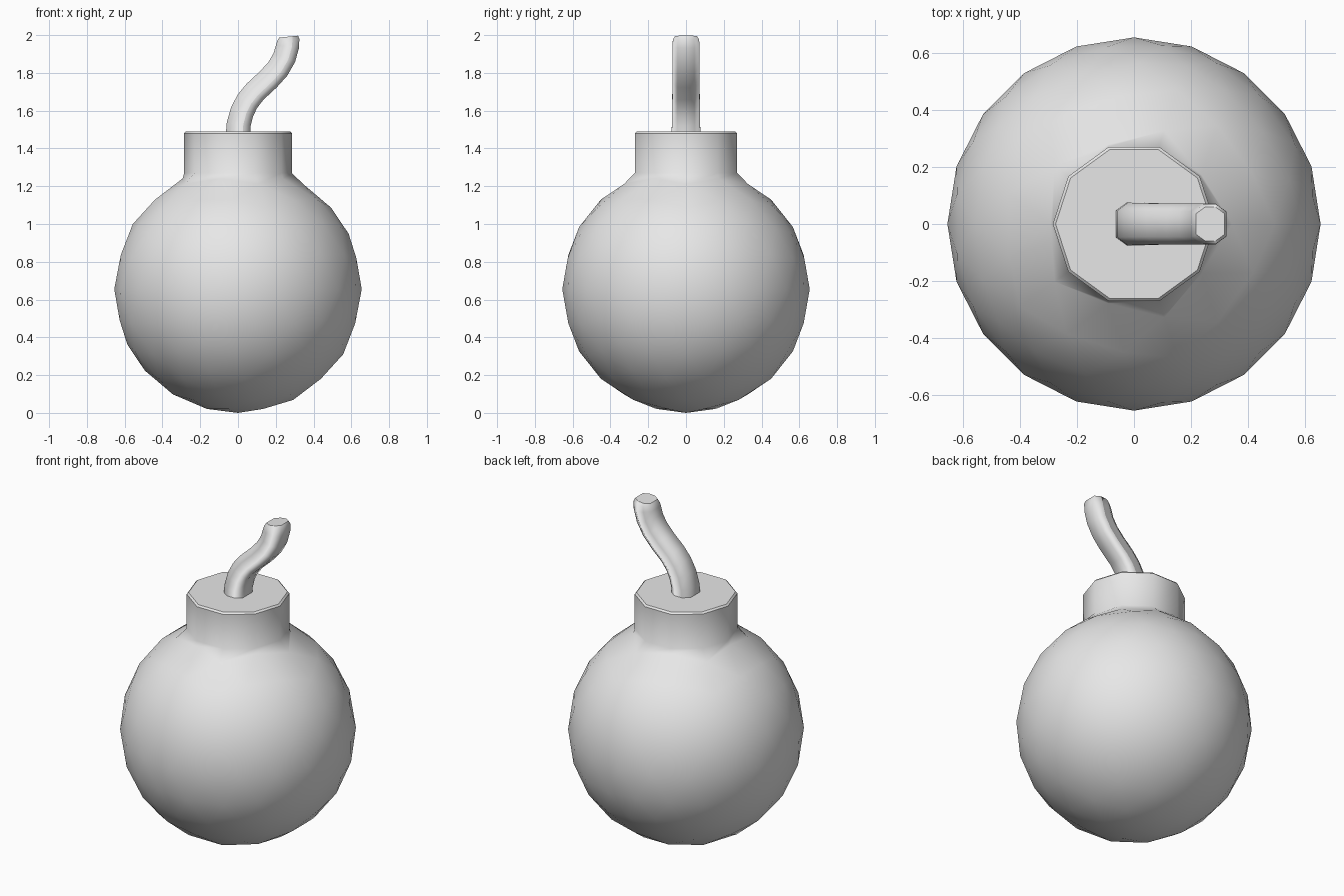
import bpy, bmesh
from math import atan2, sin, cos, pi
from mathutils import Vector, Matrix

cube = bpy.data.objects.get("Cube")
if cube:
    bpy.data.objects.remove(cube)

RADIUS = 0.655

grey = bpy.data.materials.new("plain_grey")
grey.use_nodes = True
grey.diffuse_color = (0.8, 0.8, 0.8, 1)
grey.node_tree.nodes["Principled BSDF"].inputs["Base Color"].default_value = (0.8, 0.8, 0.8, 1)


def extrude_rim(bm, edges):
    """Extrude an open rim and return its new edges and vertices."""
    geom = bmesh.ops.extrude_edge_only(bm, edges=edges)["geom"]
    verts = [g for g in geom if isinstance(g, bmesh.types.BMVert)]
    new = set(verts)
    rim = [g for g in geom if isinstance(g, bmesh.types.BMEdge)
           and all(v in new for v in g.verts)]
    return rim, verts


def close_rim(bm, edges):
    """Fill a rim with one flat, crisp face."""
    cap = bmesh.ops.contextual_create(bm, geom=edges)["faces"]
    for f in bm.faces:
        f.smooth = f not in cap
    for e in edges:
        e.smooth = False


def finish(bm, name):
    bmesh.ops.recalc_face_normals(bm, faces=bm.faces[:])
    mesh = bpy.data.meshes.new(name)
    bm.to_mesh(mesh)
    bm.free()
    mesh.materials.append(grey)
    obj = bpy.data.objects.new(name, mesh)
    bpy.context.collection.objects.link(obj)
    return obj


# Body: ball opened at the top, with the neck drawn up from the opening
bm = bmesh.new()
bmesh.ops.create_icosphere(bm, subdivisions=3, radius=RADIUS,
                           matrix=Matrix.Translation((0, 0, RADIUS)))
bmesh.ops.delete(bm, geom=[v for v in bm.verts if v.co.z > 1.25], context='VERTS')
rim = [e for e in bm.edges if e.is_boundary]
for r, z in ((0.285, 1.27), (0.285, 1.48), (0.275, 1.49)):
    rim, verts = extrude_rim(bm, rim)
    for v in verts:
        a = atan2(v.co.y, v.co.x)
        v.co = (r * cos(a), r * sin(a), z)
    if z == 1.48:
        for e in rim:
            e.smooth = False
close_rim(bm, rim)
finish(bm, "bomb_body")

# Fuse: bent tube, each ring given as x, z, lean from upright, radius
path = ((0, 1.47, 0, 0.08), (0.004, 1.53, 0.15, 0.079), (0.022, 1.595, 0.4, 0.078),
        (0.05, 1.65, 0.62, 0.077), (0.09, 1.7, 0.75, 0.076), (0.16, 1.765, 0.75, 0.076),
        (0.21, 1.82, 0.62, 0.076), (0.245, 1.88, 0.38, 0.076),
        (0.262, 1.94, 0.12, 0.076), (0.266, 1.974, -0.1, 0.073), (0.268, 1.992, -0.1, 0.062))
bm = bmesh.new()
SIDES = 10
bmesh.ops.create_circle(bm, segments=SIDES, radius=1)
rim, verts = bm.edges[:], bm.verts[:]
for i, (x, z, lean, r) in enumerate(path):
    if i:
        rim, verts = extrude_rim(bm, rim)
    for v in verts:
        if i == 0:
            a = round(atan2(v.co.y, v.co.x) * SIDES / (2 * pi)) * 2 * pi / SIDES
        else:
            # Undo the previous ring's frame to recover the angle
            px, pz, pl, pr = path[i - 1]
            local = Matrix.Rotation(-pl, 3, 'Y') @ (v.co - Vector((px, 0, pz)))
            a = atan2(local.y, local.x)
        ring = Vector((r * cos(a), r * sin(a), 0))
        v.co = Matrix.Rotation(lean, 3, 'Y') @ ring + Vector((x, 0, z))
close_rim(bm, rim)
finish(bm, "fuse")
